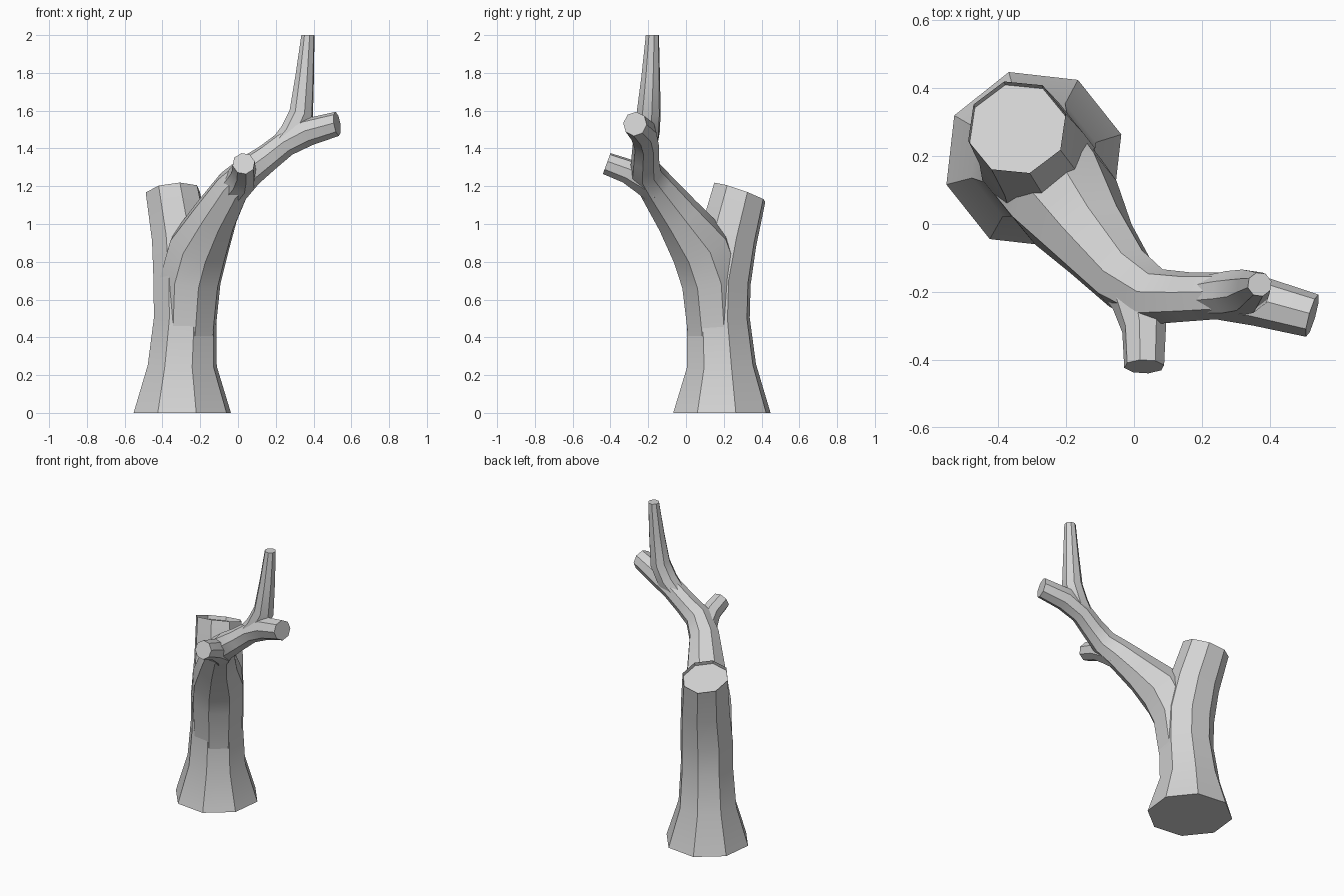
import bpy
import bmesh
import math
from mathutils import Matrix, Vector

SIDES = 8

cube = bpy.data.objects.get("Cube")
if cube:
    bpy.data.objects.remove(cube, do_unlink=True)

# Single plain grey for the whole tree
bark = bpy.data.materials.new("plain_grey")
bark.use_nodes = True
GREY = (0.65, 0.65, 0.65, 1.0)
bark.diffuse_color = GREY
bark.node_tree.nodes["Principled BSDF"].inputs["Base Color"].default_value = GREY
bark.node_tree.nodes["Principled BSDF"].inputs["Roughness"].default_value = 0.9


def limb(name, path, phase=16, start=None, end=None, hollow=False):
    """Loft an eight-sided tube along (x, y, z, radius) points, capped at both ends."""
    points = [Vector(p[:3]) for p in path]
    radii = [p[3] for p in path]
    steps = [(b - a).normalized() for a, b in zip(points, points[1:])]
    tangents = [steps[0]]
    tangents += [(a + b).normalized() for a, b in zip(steps, steps[1:])]
    tangents.append(steps[-1])
    if start:
        tangents[0] = Vector(start).normalized()
    if end:
        tangents[-1] = Vector(end).normalized()

    bm = bmesh.new()
    rings = []
    side = Vector((1, 0, 0))
    previous = tangents[0]
    for point, radius, tangent in zip(points, radii, tangents):
        # Carry the cross-section along without twisting it
        side = previous.rotation_difference(tangent) @ side
        side = (side - tangent * side.dot(tangent)).normalized()
        previous = tangent
        ring = []
        for i in range(SIDES):
            angle = math.radians(phase) + math.tau * i / SIDES
            spoke = Matrix.Rotation(angle, 3, tangent) @ side
            ring.append(bm.verts.new(point + spoke * radius))
        rings.append(ring)

    for low, high in zip(rings, rings[1:]):
        for i in range(SIDES):
            j = (i + 1) % SIDES
            bm.faces.new((low[i], low[j], high[j], high[i]))
    bm.faces.new(list(reversed(rings[0])))
    cap = bm.faces.new(rings[-1])

    # Cut surface sunk inside a thin bark rim
    if hollow:
        bmesh.ops.inset_region(bm, faces=[cap], thickness=0.018)
        bmesh.ops.inset_region(bm, faces=[cap], thickness=0.002, depth=-0.025)

    bmesh.ops.recalc_face_normals(bm, faces=bm.faces[:])
    mesh = bpy.data.meshes.new(name)
    bm.to_mesh(mesh)
    bm.free()
    mesh.materials.append(bark)
    obj = bpy.data.objects.new(name, mesh)
    bpy.context.collection.objects.link(obj)
    bpy.ops.object.select_all(action='DESELECT')
    obj.select_set(True)
    bpy.context.view_layer.objects.active = obj
    bpy.ops.object.shade_smooth_by_angle(angle=math.radians(32))
    return obj


# Flared trunk that ends in a sawn-off top
limb("trunk", [
    (-0.295, 0.19, 0.0, 0.268),
    (-0.295, 0.188, 0.25, 0.190),
    (-0.28, 0.172, 0.5, 0.172),
    (-0.282, 0.178, 0.7, 0.172),
    (-0.302, 0.222, 0.92, 0.160),
    (-0.345, 0.285, 1.168, 0.149),
], start=(0, 0, 1), end=(-0.1, 0.33, 0.94), hollow=True)

# Main branch leaning forward, then sweeping out to the left
limb("main_branch", [
    (-0.27, 0.16, 0.42, 0.155),
    (-0.253, 0.138, 0.7, 0.168),
    (-0.205, 0.075, 0.88, 0.165),
    (-0.12, -0.045, 1.045, 0.125),
    (-0.025, -0.16, 1.2, 0.098),
    (0.06, -0.215, 1.28, 0.085),
    (0.155, -0.215, 1.35, 0.074),
    (0.25, -0.212, 1.425, 0.070),
    (0.37, -0.228, 1.487, 0.074),
    (0.525, -0.27, 1.53, 0.065),
], end=(0.95, -0.27, 0.15))

# Short cut-off stub facing the front
limb("front_stub", [
    (-0.03, -0.15, 1.18, 0.085),
    (0.015, -0.22, 1.235, 0.083),
    (0.03, -0.31, 1.28, 0.066),
    (0.03, -0.42, 1.32, 0.060),
], end=(0, -0.94, 0.34))

# Tall tapering twig
limb("upright_twig", [
    (0.215, -0.212, 1.40, 0.060),
    (0.285, -0.205, 1.48, 0.068),
    (0.335, -0.198, 1.585, 0.066),
    (0.353, -0.187, 1.78, 0.051),
    (0.37, -0.178, 2.0, 0.036),
], end=(0, 0, 1))
